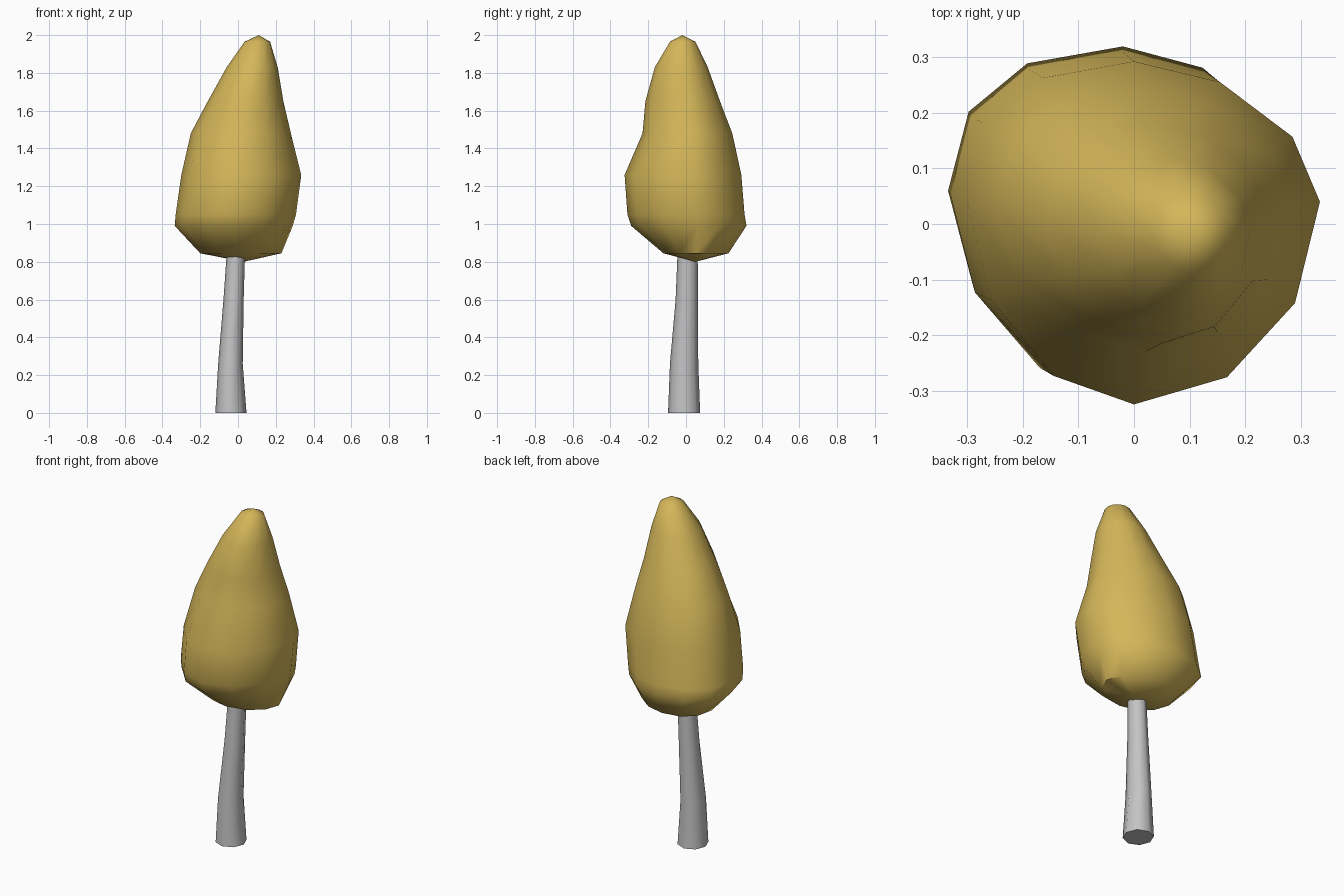
import bpy, bmesh, math

if "Cube" in bpy.data.objects:
    bpy.data.objects.remove(bpy.data.objects["Cube"])


def material(name, rgb):
    m = bpy.data.materials.new(name)
    m.diffuse_color = (*rgb, 1)
    m.use_nodes = True
    m.node_tree.nodes["Principled BSDF"].inputs["Base Color"].default_value = m.diffuse_color
    return m


def ring_point(ring, a, powers):
    """Point on a lopsided oval: four quarter super-ellipses around a centre."""
    z, x0, x1, y0, y1, cx, cy = ring
    c, s = math.cos(a), math.sin(a)
    rx = x1 - cx if c > 0 else cx - x0
    ry = y1 - cy if s > 0 else cy - y0
    n = powers[int((a % math.tau) / (math.pi / 2) + 1e-6) % 4]
    px = math.copysign(abs(c) ** (2 / n), c)
    py = math.copysign(abs(s) ** (2 / n), s)
    return (cx + rx * px, cy + ry * py, z)


def loft(name, rings, sides, mat, powers=(2, 2, 2, 2), bottom=None, top=None):
    bm = bmesh.new()
    loops = [[bm.verts.new(ring_point(r, math.tau * i / sides, powers))
              for i in range(sides)] for r in rings]
    for lo, hi in zip(loops, loops[1:]):
        for i in range(sides):
            j = (i + 1) % sides
            bm.faces.new((lo[i], lo[j], hi[j], hi[i]))
    for loop, tip in ((loops[0], bottom), (loops[-1], top)):
        if tip is None:
            bm.faces.new(loop)
        else:
            v = bm.verts.new(tip)
            for i in range(sides):
                bm.faces.new((loop[i], loop[(i + 1) % sides], v))
    bmesh.ops.recalc_face_normals(bm, faces=bm.faces)
    me = bpy.data.meshes.new(name)
    bm.to_mesh(me)
    bm.free()
    me.materials.append(mat)
    ob = bpy.data.objects.new(name, me)
    bpy.context.collection.objects.link(ob)
    bpy.context.view_layer.objects.active = ob
    ob.select_set(True)
    bpy.ops.object.shade_smooth_by_angle(angle=math.radians(50))
    ob.select_set(False)
    return ob


gold = material("autumn gold", (0.66, 0.47, 0.10))
grey = material("pale bark grey", (0.55, 0.55, 0.56))

# Crown: rings of z, left, right, front, back, centre x, centre y
crown = [
    (0.845, -0.20, 0.23, -0.12, 0.225, 0.00, 0.05),
    (0.99, -0.335, 0.29, -0.29, 0.32, -0.02, 0.06),
    (1.05, -0.33, 0.307, -0.31, 0.31, -0.02, 0.05),
    (1.26, -0.30, 0.335, -0.325, 0.293, 0.00, 0.04),
    (1.48, -0.25, 0.28, -0.23, 0.245, 0.02, 0.03),
    (1.65, -0.16, 0.24, -0.215, 0.18, 0.05, 0.01),
    (1.83, -0.06, 0.21, -0.165, 0.115, 0.08, -0.01),
    (1.965, 0.035, 0.17, -0.085, 0.05, 0.105, -0.015),
]
loft("crown", crown, 12, gold, powers=(1.8, 2.3, 1.9, 2.0),
     bottom=(0.03, 0.05, 0.80), top=(0.11, -0.02, 2.0))

# Trunk: leaning, tapered, slightly flared at the foot
trunk = [
    (0.0, -0.12, 0.045, -0.095, 0.075, -0.04, -0.01),
    (0.26, -0.105, 0.025, -0.085, 0.065, -0.04, -0.01),
    (0.60, -0.077, 0.03, -0.055, 0.063, -0.022, 0.004),
    (0.84, -0.06, 0.037, -0.045, 0.062, -0.012, 0.01),
]
loft("trunk", trunk, 8, grey)
